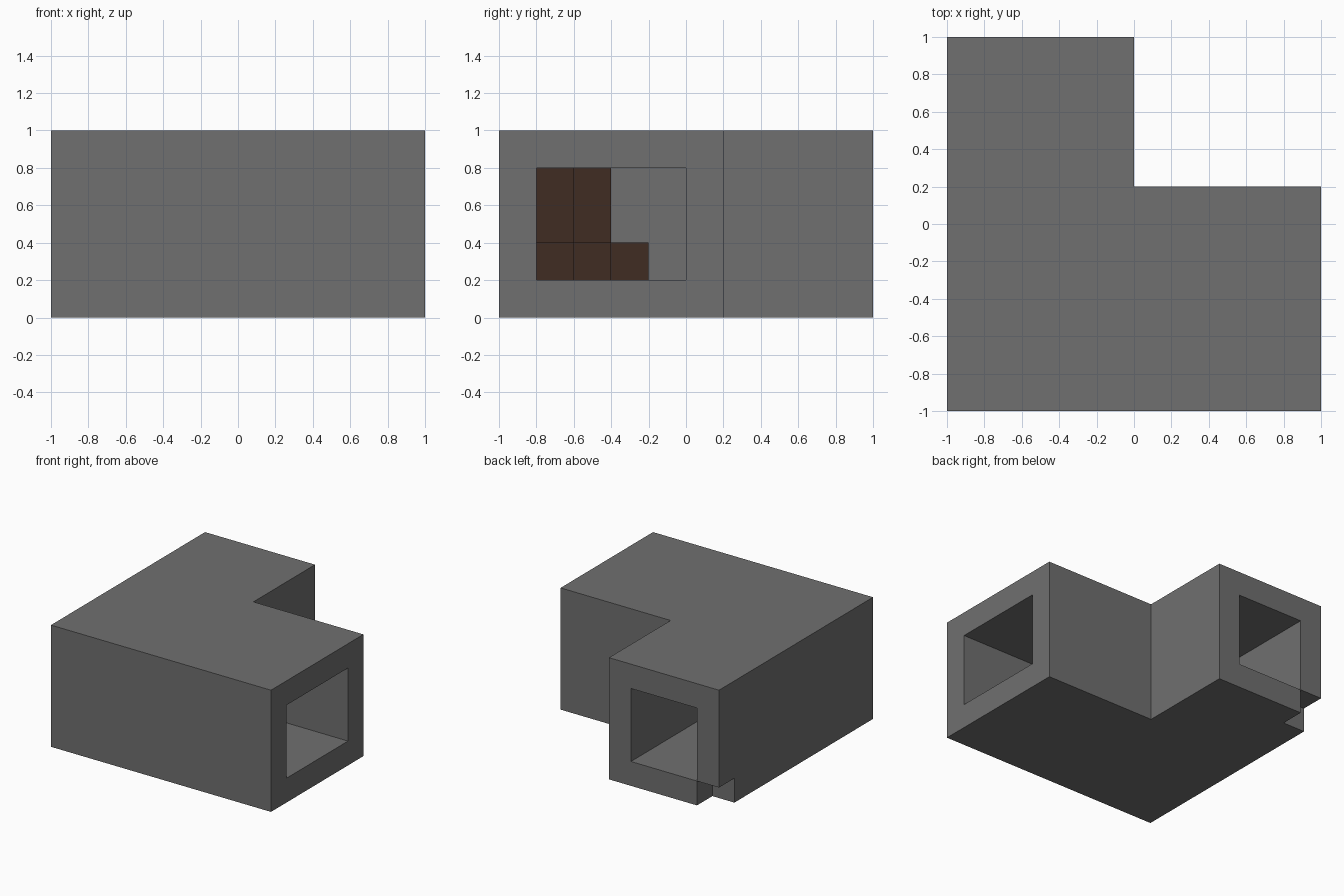
import bpy
import bmesh

cube = bpy.data.objects.get("Cube")
if cube:
    bpy.data.objects.remove(cube, do_unlink=True)


def material(name, rgb):
    mat = bpy.data.materials.new(name)
    mat.use_nodes = True
    mat.diffuse_color = (*rgb, 1)
    bsdf = next(n for n in mat.node_tree.nodes if n.type == "BSDF_PRINCIPLED")
    bsdf.inputs["Base Color"].default_value = (*rgb, 1)
    return mat


stone = material("grey stone", (0.16, 0.16, 0.16))
earth = material("dark brown earth", (0.051, 0.025, 0.016))


def prism(name, outline, bottom, top, mat):
    """Extrude a counter-clockwise floor outline from bottom to top."""
    bm = bmesh.new()
    face = bm.faces.new([bm.verts.new((x, y, bottom)) for x, y in outline])
    result = bmesh.ops.extrude_face_region(bm, geom=[face])
    for item in result["geom"]:
        if isinstance(item, bmesh.types.BMVert):
            item.co.z = top
    bmesh.ops.recalc_face_normals(bm, faces=bm.faces)
    mesh = bpy.data.meshes.new(name)
    bm.to_mesh(mesh)
    bm.free()
    mesh.materials.append(mat)
    obj = bpy.data.objects.new(name, mesh)
    bpy.context.collection.objects.link(obj)
    return obj


def elbow(x0, y0, x1, y1, inner_x, inner_y):
    """L outline: one arm runs to x1, the other to y1."""
    return [(x0, y0), (x1, y0), (x1, inner_y),
            (inner_x, inner_y), (inner_x, y1), (x0, y1)]


def stairs(corner, step, count):
    """Stepped triangle filling a corner."""
    pts = [(corner, corner)]
    for i in range(count):
        x = corner + (count - i) * step
        pts += [(x, corner + i * step), (x, corner + (i + 1) * step)]
    return pts + [(corner, corner + count * step)]


def cut(target, cutter):
    cutter.hide_render = True
    mod = target.modifiers.new("cut", "BOOLEAN")
    mod.operation = "DIFFERENCE"
    mod.solver = "EXACT"
    mod.object = cutter
    bpy.context.view_layer.objects.active = target
    bpy.ops.object.modifier_apply(modifier=mod.name)
    bpy.data.objects.remove(cutter, do_unlink=True)


# Corner passage: L-shaped block with a missing bottom corner, hollowed out
passage = prism("corner_passage", elbow(-1, -1, 1, 1, 0, 0.2), 0, 1, stone)
notch = [(-1.2, 0.8), (-0.8, 0.8), (-0.8, 1.2), (-1.2, 1.2)]
cut(passage, prism("notch_cutter", notch, -0.2, 0.2, stone))
tunnel = elbow(-0.8, -0.8, 1.2, 1.2, -0.2, 0)
cut(passage, prism("tunnel_cutter", tunnel, 0.2, 0.8, stone))

# Stepped heap in the inside corner of the bend
prism("lower_heap", stairs(-0.8, 0.2, 3), 0.2, 0.4, earth)
prism("upper_heap", stairs(-0.8, 0.2, 2), 0.4, 0.8, earth)
